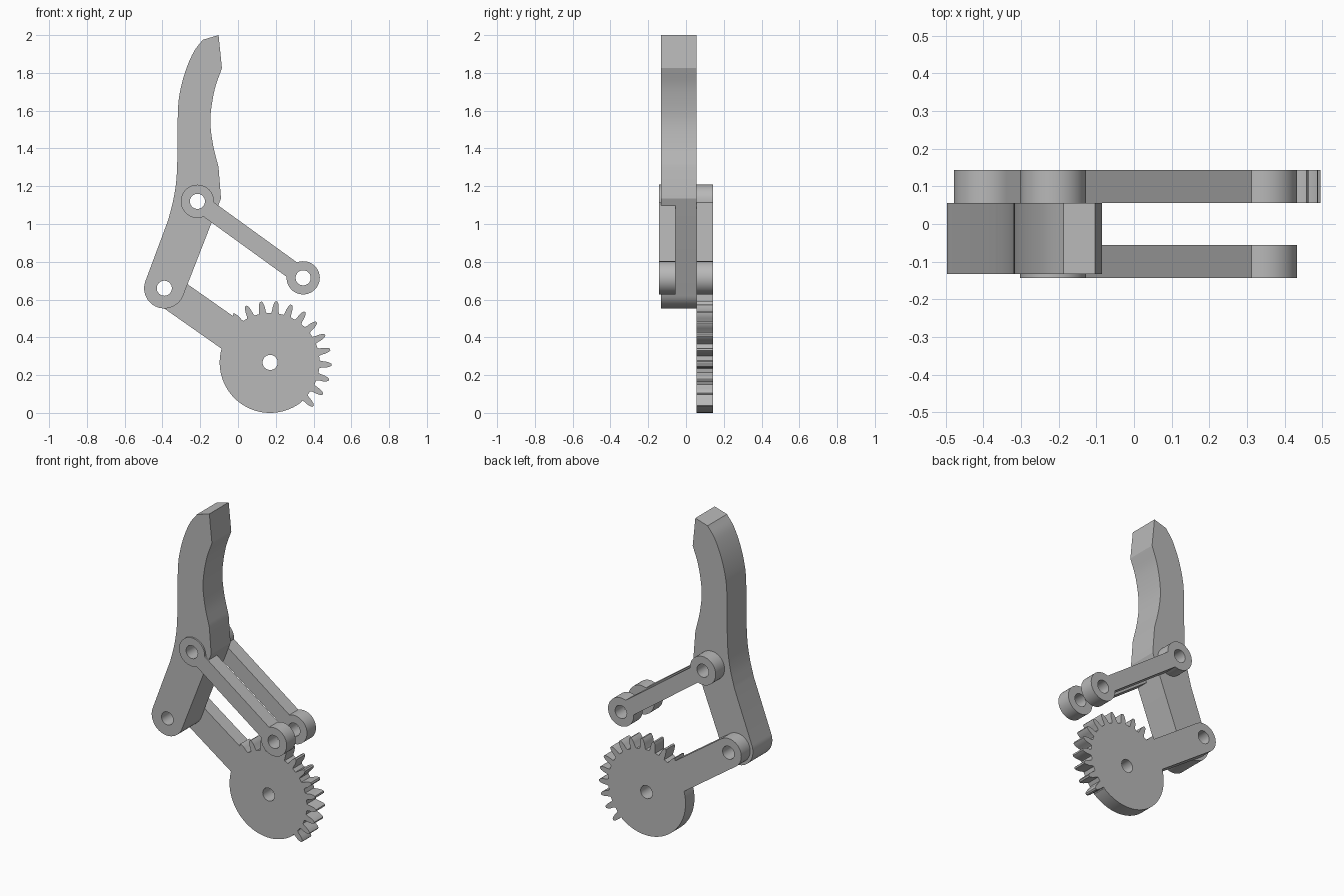
import bpy, bmesh
from math import sin, cos, radians, degrees, asin, atan2, hypot
from mathutils import Matrix, Vector

cube = bpy.data.objects.get("Cube")
if cube:
    bpy.data.objects.remove(cube, do_unlink=True)

grey = bpy.data.materials.new("plain grey")
grey.use_nodes = True
colour = (0.48, 0.48, 0.48, 1)
grey.diffuse_color = colour
grey.node_tree.nodes["Principled BSDF"].inputs["Base Color"].default_value = colour

# Pivot points in the front plane (x, z)
LOWER = Vector((-0.39, 0.66))
UPPER = Vector((-0.215, 1.12))
FREE = Vector((0.345, 0.715))
HUB = Vector((0.17, 0.267))
HOLE, BOSS = 0.04, 0.088


def polar(centre, radius, deg):
    a = radians(deg)
    return centre + Vector((cos(a), sin(a))) * radius


def arc(centre, radius, start, end, steps=32):
    return [polar(centre, radius, start + (end - start) * i / steps) for i in range(steps + 1)]


def spline(points, steps=6):
    """Smooth run through the given points."""
    pts = [Vector(p) for p in points]
    pts = [2 * pts[0] - pts[1]] + pts + [2 * pts[-1] - pts[-2]]
    out = []
    for a, b, c, d in zip(pts, pts[1:], pts[2:], pts[3:]):
        for i in range(steps):
            t = i / steps
            out.append(0.5 * (2 * b + (c - a) * t + (2 * a - 5 * b + 4 * c - d) * t * t
                              + (3 * b - a - 3 * c + d) * t ** 3))
    return out + [pts[-2]]


def plate(name, outline, holes, y0, y1):
    """Flat plate with round holes, from y0 to y1."""
    curve = bpy.data.curves.new(name + "_profile", 'CURVE')
    curve.dimensions = '2D'
    curve.fill_mode = 'BOTH'
    curve.extrude = (y1 - y0) / 2
    for loop in [outline] + [arc(h, HOLE, 0, 348.75, 31) for h in holes]:
        s = curve.splines.new('POLY')
        s.points.add(len(loop) - 1)
        for p, v in zip(s.points, loop):
            p.co = (v.x, v.y, 0, 1)
        s.use_cyclic_u = True
    helper = bpy.data.objects.new(name + "_helper", curve)
    bpy.context.collection.objects.link(helper)
    dg = bpy.context.evaluated_depsgraph_get()
    mesh = bpy.data.meshes.new_from_object(helper.evaluated_get(dg))
    bpy.data.objects.remove(helper, do_unlink=True)
    mesh.transform(Matrix.Translation((0, (y0 + y1) / 2, 0)) @ Matrix.Rotation(radians(90), 4, 'X'))
    bm = bmesh.new()
    bm.from_mesh(mesh)
    bmesh.ops.remove_doubles(bm, verts=bm.verts, dist=0.0002)
    bmesh.ops.recalc_face_normals(bm, faces=bm.faces)
    bm.to_mesh(mesh)
    bm.free()
    mesh.name = name
    mesh.materials.clear()
    mesh.materials.append(grey)
    obj = bpy.data.objects.new(name, mesh)
    bpy.context.collection.objects.link(obj)
    bpy.ops.object.select_all(action='DESELECT')
    obj.select_set(True)
    bpy.context.view_layer.objects.active = obj
    bpy.ops.object.shade_smooth_by_angle(angle=radians(25))
    return obj


# Curved finger: round foot, hooked tip
back_edge = spline([(-0.37, 1.02), (-0.342, 1.13), (-0.325, 1.25), (-0.32, 1.42), (-0.318, 1.6),
                    (-0.307, 1.7), (-0.278, 1.81), (-0.235, 1.91), (-0.187, 1.975)])
front_edge = spline([(-0.085, 1.825), (-0.124, 1.71), (-0.146, 1.56), (-0.134, 1.43), (-0.103, 1.3)])
foot = arc(LOWER, 0.107, -22, -202)
finger = foot + back_edge + [Vector((-0.103, 2.0))] + front_edge + [Vector((-0.09, 1.135))]
plate("finger", finger, [LOWER, UPPER], -0.133, 0.056)

# Pair of parallel links with bosses at both ends
d = FREE - UPPER
ang = degrees(atan2(d.y, d.x))
neck = degrees(asin(0.043 / BOSS)) + 3
link = arc(UPPER, BOSS, ang + neck, ang + 360 - neck) + arc(FREE, BOSS, ang - 180 + neck, ang + 180 - neck)
plate("front_link", link, [UPPER, FREE], -0.143, -0.056)
plate("back_link", link, [UPPER, FREE], 0.056, 0.143)

# Sector gear with its crank arm, as one outline
d = LOWER - HUB
ang = degrees(atan2(d.y, d.x))
BODY, ROOT, TIP, PITCH = 0.267, 0.262, 0.325, 360 / 25
half = degrees(asin(BOSS / BODY))
TOOTH = [(ROOT, 4.6), (0.272, 3.7), (0.295, 3.1), (0.314, 2.1), (TIP, 0.9)]
gear = arc(LOWER, BOSS, ang + 90, ang - 90)[::-1]
gear += arc(HUB, BODY, ang + half, 360 - 51, 48)
first = -45.4
for i in range(12):
    mid = first + i * PITCH
    gear += [polar(HUB, r, mid - w) for r, w in TOOTH]
    gear += [polar(HUB, r, mid + w) for r, w in reversed(TOOTH)]
# Last tooth runs into the arm
mid = first + 12 * PITCH
gear += [polar(HUB, r, mid - w) for r, w in TOOTH]
gear.append(polar(HUB, 0.315, ang - degrees(asin(BOSS / 0.315))))
plate("gear_arm", gear, [LOWER, HUB], 0.056, 0.143)
